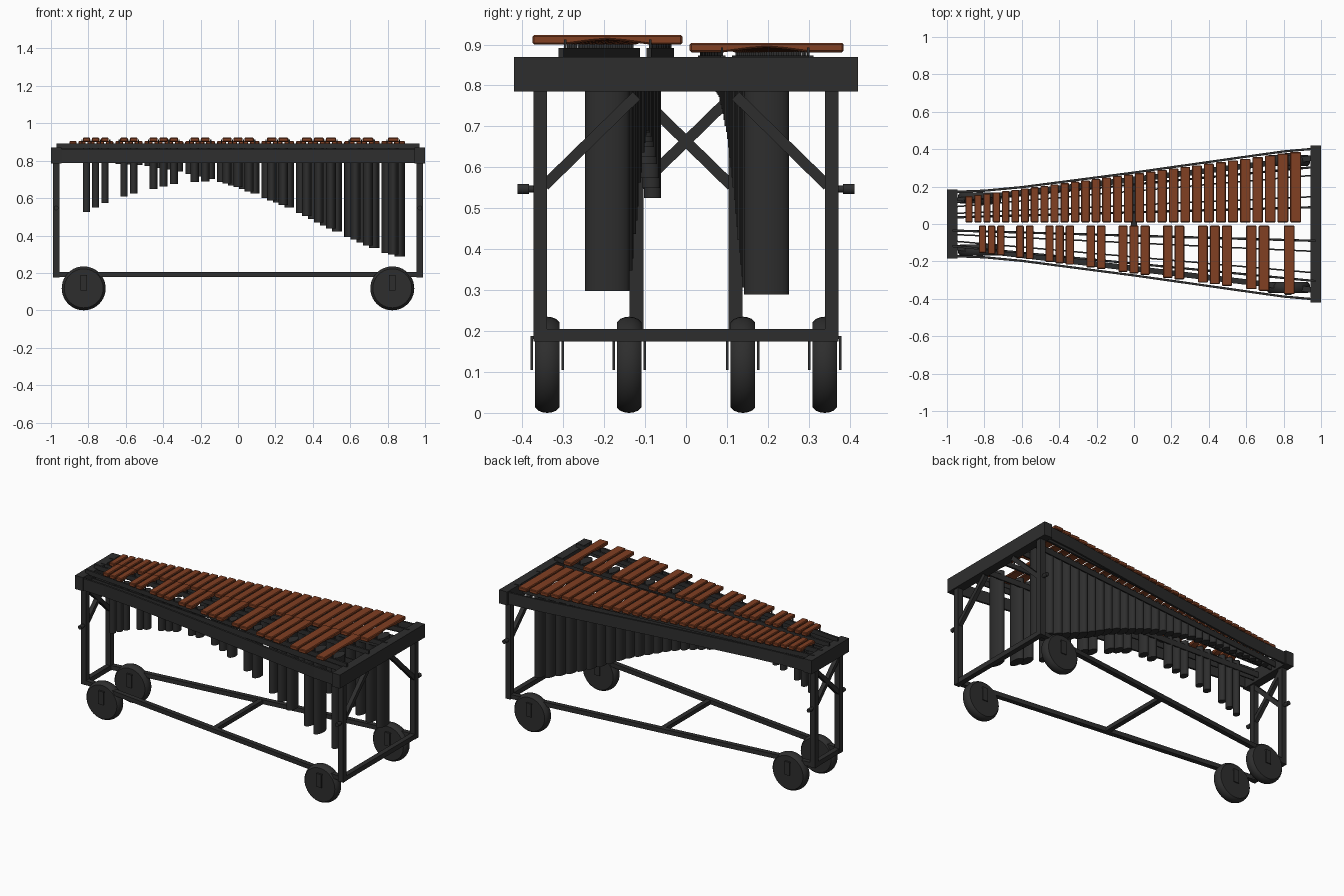
import bpy, bmesh, math
from mathutils import Vector

if "Cube" in bpy.data.objects:
    bpy.data.objects.remove(bpy.data.objects["Cube"])


def material(name, rgb):
    m = bpy.data.materials.new(name)
    m.diffuse_color = (*rgb, 1)
    m.use_nodes = True
    m.node_tree.nodes["Principled BSDF"].inputs["Base Color"].default_value = m.diffuse_color
    return m


DARK = material("charcoal metal", (0.027, 0.027, 0.027))
WOOD = material("red brown wood", (0.22, 0.05, 0.016))


def finish(name, bm, mat, smooth=False):
    bmesh.ops.recalc_face_normals(bm, faces=bm.faces)
    me = bpy.data.meshes.new(name)
    bm.to_mesh(me)
    bm.free()
    ob = bpy.data.objects.new(name, me)
    bpy.context.collection.objects.link(ob)
    me.materials.append(mat)
    if smooth:
        bpy.context.view_layer.objects.active = ob
        ob.select_set(True)
        bpy.ops.object.shade_smooth_by_angle(angle=math.radians(35))
        ob.select_set(False)
    return ob


def prism(bm, pts, offset):
    """Extrude a closed outline of 3D points by an offset vector."""
    f = bm.faces.new([bm.verts.new(p) for p in pts])
    r = bmesh.ops.extrude_face_region(bm, geom=[f])
    vs = [g for g in r["geom"] if isinstance(g, bmesh.types.BMVert)]
    bmesh.ops.translate(bm, verts=vs, vec=offset)


def add_box(bm, x0, x1, y0, y1, z0, z1):
    prism(bm, [(x0, y0, z0), (x1, y0, z0), (x1, y1, z0), (x0, y1, z0)], (0, 0, z1 - z0))


def box(name, *dims):
    bm = bmesh.new()
    add_box(bm, *dims)
    return finish(name, bm, DARK)


def strip(name, pts, thick, z0, z1):
    """Upright strip following an xy path."""
    h = thick / 2
    bm = bmesh.new()
    outline = [(x, y - h, z0) for x, y in pts] + [(x, y + h, z0) for x, y in reversed(pts)]
    prism(bm, outline, (0, 0, z1 - z0))
    return finish(name, bm, DARK)


def brace(name, x, a, b, w):
    """Slanted beam in the yz plane."""
    a, b = Vector(a), Vector(b)
    d = (b - a).normalized()
    n = Vector((-d.y, d.x)) * w / 2
    bm = bmesh.new()
    prism(bm, [(x - w / 2, p.x, p.y) for p in (a - n, b - n, b + n, a + n)], (w, 0, 0))
    return finish(name, bm, DARK)


def lathe_y(name, profile, x, y, z, n=40):
    """Turned part about a y axis; profile is (y offset, radius)."""
    bm = bmesh.new()
    rings = [[bm.verts.new((x + r * math.cos(k * math.tau / n), y + o, z + r * math.sin(k * math.tau / n)))
              for k in range(n)] for o, r in profile]
    for a, b in zip(rings, rings[1:]):
        for k in range(n):
            bm.faces.new((a[k], a[(k + 1) % n], b[(k + 1) % n], b[k]))
    bm.faces.new(rings[0])
    bm.faces.new(rings[-1])
    return finish(name, bm, DARK, True)


def interp(table, x):
    for (x0, v0), (x1, v1) in zip(table, table[1:]):
        if x <= x1:
            return v0 + (v1 - v0) * (x - x0) / (x1 - x0)
    return table[-1][1]


# Layout rules: bar position, spacing and length along the keyboard
def pos(t):
    return -0.81 + 0.054 * (t - 1.5) + 0.000352 * (t - 1.5) * (t - 16.5)


def width(t):
    return 0.054 + 0.000352 * (2 * t - 18) - 0.010


def reach(x):
    return 0.15 + 0.235 * (x + 0.88) / 1.745


LOW = [(-0.12, 0.695), (0, 0.66), (0.2, 0.58), (0.3, 0.54), (0.5, 0.435), (0.7, 0.345), (0.8, 0.305), (0.88, 0.285)]
NATURAL_END = [(-0.9, 0.80), (-0.5, 0.775), (-0.3, 0.74)] + LOW
SHARP_END = [(-0.82, 0.52), (-0.71, 0.575), (-0.56, 0.625), (-0.45, 0.65), (-0.35, 0.675), (-0.17, 0.69)] + LOW
naturals = list(range(31))
sharps = [1.5 + 7 * o + k for o in range(5) for k in (0, 1, 2, 4, 5) if 7 * o + k < 29]


def ry(x):
    return 0.02 + 0.035 * (x + 0.85) / 1.7


def bar_row(label, notes, side, z, ends):
    tubes = bmesh.new()
    for t in notes:
        x, w = pos(t), width(t)
        y0, y1 = 0.009, reach(x) - (0.005 if side < 0 else 0)
        L, m = y1 - y0, (y0 + y1) / 2
        # Wooden bar with an arched underside
        prof = [(y0, z), (y0 + L * .22, z), (m - L * .12, z + .008), (m, z + .012), (m + L * .12, z + .008),
                (y1 - L * .22, z), (y1, z), (y1, z + .023), (y0, z + .023)]
        bm = bmesh.new()
        prism(bm, [(x - w / 2, side * y, zz) for y, zz in prof], (w, 0, 0))
        bar = finish(label + "_bar", bm, WOOD)
        bev = bar.modifiers.new("bevel", "BEVEL")
        bev.width, bev.segments, bev.limit_method = 0.004, 1, "ANGLE"
        bev.angle_limit = math.radians(60)
        # Oval resonator tube below it
        zb = interp(ends, x)
        outline = [(x + 0.48 * w * math.cos(a), side * m + ry(x) * math.sin(a), zb)
                   for a in (k * math.tau / 24 for k in range(24))]
        prism(tubes, outline, (0, 0, z - 0.035 - zb))
    finish(label + "_resonators", tubes, DARK, True)

    # Support rails with a post at either side of every bar
    posts = bmesh.new()
    for ya, yb in ((0.035, 0.09), (0.118, 0.305)):
        strip(label + "_rail", [(-0.97, side * ya), (0.97, side * yb)], 0.012, z - 0.036, z - 0.008)
        for t in sorted({u + d for u in notes for d in (-.5, .5)}):
            x = pos(t)
            y = side * (ya + (yb - ya) * (x + 0.97) / 1.94)
            add_box(posts, x - .003, x + .003, y - .003, y + .003, z - .01, z + .012)
    finish(label + "_posts", posts, DARK)
    # Rails holding the resonator bank
    for s in (-1, 1):
        strip(label + "_resonator_rail",
              [(x, side * ((reach(x) + .009) / 2 + s * ry(x))) for x in (-0.96, 0.96)], 0.008, 0.80, 0.835)


bar_row("natural", naturals, 1, 0.881, NATURAL_END)
bar_row("sharp", sharps, -1, 0.90, SHARP_END)

# End blocks and bottom cross bars
box("low_end_block", 0.945, 1.0, -0.42, 0.42, 0.785, 0.87)
box("high_end_block", -1.0, -0.945, -0.185, 0.185, 0.785, 0.87)
box("low_end_crossbar", 0.957, 0.988, -0.36, 0.36, 0.175, 0.205)
box("high_end_crossbar", -0.988, -0.957, -0.12, 0.12, 0.175, 0.205)
box("middle_crossbar", -0.015, 0.015, -0.235, 0.235, 0.178, 0.203)

WHEEL = [(-.03, .085), (-.03, .104), (-.022, .112), (-.01, .1165), (0, .1175)]
WHEEL += [(-o, r) for o, r in reversed(WHEEL[:-1])]
SIDE = [(-0.96, .172), (-0.8, .178), (-0.6, .197), (0, .275), (0.6, .36), (0.8, .388), (0.96, .402)]

for s in (-1, 1):
    # Curved side rail and straight floor rail
    strip("side_rail", [(x, s * y) for x, y in SIDE], 0.012, 0.788, 0.862)
    strip("floor_rail", [(-0.985, s * 0.121), (0.985, s * 0.356)], 0.03, 0.178, 0.205)
    for x, y in ((0.9725, 0.356), (-0.9725, 0.121)):
        # Leg, diagonal brace and clamp knob
        box("leg", x - .0175, x + .0175, s * y - .017, s * y + .017, 0.175, 0.79)
        brace("brace", x, (s * (y - .01), 0.555), (s * (y - .235), 0.775), 0.026)
        lathe_y("knob", [(-.02, .008), (-.008, .008), (-.008, .0125), (.02, .0125)][::1] if s > 0 else
                [(-.02, .0125), (.008, .0125), (.008, .008), (.02, .008)], x, s * (y + .036), 0.547, 16)
    for x, y in ((0.825, 0.339), (-0.825, 0.139)):
        # Wheel with a fork plate on each face
        lathe_y("wheel", WHEEL, x, s * y, 0.1175)
        for f in (-1, 1):
            yc = s * y + f * 0.038
            box("fork_plate", x - .0175, x + .0175, yc - .003, yc + .003, 0.105, 0.188)
        box("fork_top", x - .0175, x + .0175, s * y - .041, s * y + .041, 0.18, 0.188)
